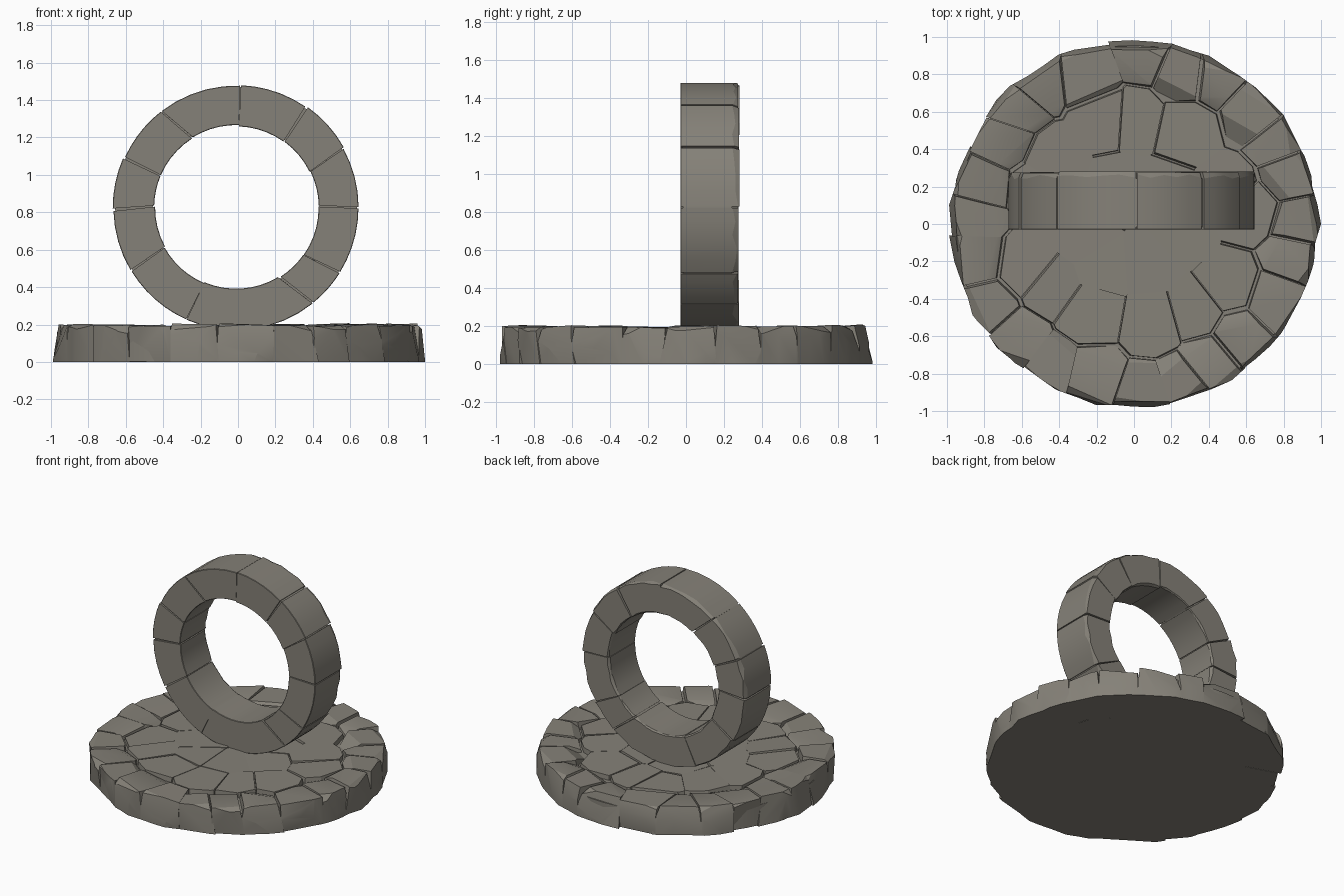
import bpy, bmesh, math, random
from mathutils import Vector

if "Cube" in bpy.data.objects:
    bpy.data.objects.remove(bpy.data.objects["Cube"])

random.seed(11)
U = random.uniform

stone = bpy.data.materials.new("weathered_grey_stone")
stone.diffuse_color = (0.235, 0.22, 0.188, 1)
stone.use_nodes = True
stone.node_tree.nodes["Principled BSDF"].inputs["Base Color"].default_value = stone.diffuse_color


def finish(bm, name, angle=28):
    bmesh.ops.recalc_face_normals(bm, faces=bm.faces)
    me = bpy.data.meshes.new(name)
    bm.to_mesh(me)
    bm.free()
    me.materials.append(stone)
    ob = bpy.data.objects.new(name, me)
    bpy.context.collection.objects.link(ob)
    bpy.ops.object.select_all(action='DESELECT')
    ob.select_set(True)
    bpy.context.view_layer.objects.active = ob
    bpy.ops.object.shade_smooth_by_angle(angle=math.radians(angle))
    return ob


def slice_off(bm, co, no):
    """Cut away everything in front of a plane and cap the cut."""
    if not bm.verts:
        return
    r = bmesh.ops.bisect_plane(bm, geom=bm.verts[:] + bm.edges[:] + bm.faces[:],
                               dist=1e-5, plane_co=co, plane_no=no, clear_outer=True)
    edges = [e for e in r['geom_cut'] if isinstance(e, bmesh.types.BMEdge) and e.is_boundary]
    if len(edges) > 2:
        bmesh.ops.edgeloop_fill(bm, edges=edges)


def add_disc(bm, radii, z0, z1):
    n = len(radii)
    rows = [[bm.verts.new((r * math.cos(math.tau * k / n), r * math.sin(math.tau * k / n), z))
             for k, r in enumerate(radii)] for z in (z0, z1)]
    bm.faces.new(rows[0][::-1])
    bm.faces.new(rows[1])
    for k in range(n):
        j = (k + 1) % n
        bm.faces.new((rows[0][k], rows[0][j], rows[1][j], rows[1][k]))


# ---- base: broken slabs split between random centres ----
seeds = []
for count, rad, jit, kind in ((24, 0.88, 0.05, 'rim'), (13, 0.57, 0.06, 'floor'), (6, 0.24, 0.06, 'floor')):
    for k in range(count):
        a = math.tau * (k + U(-0.27, 0.27)) / count
        r = rad + U(-jit, jit)
        seeds.append((Vector((r * math.cos(a), r * math.sin(a), 0)), a, kind))

outline = [0.983 + U(-0.012, 0.012) for _ in range(60)]
outline[0] = outline[30] = 1.0
all_slabs = {'rim': bmesh.new(), 'floor': bmesh.new()}
for i, (p, a, kind) in enumerate(seeds):
    bm = bmesh.new()
    add_disc(bm, outline, 0.0, 0.22)
    for j, (q, _, other) in enumerate(seeds):
        if i == j or (p - q).length > 0.8:
            continue
        d = (q - p).normalized()
        if kind != other:
            gap = U(0.0, 0.013)
        elif kind == 'rim':
            gap = random.choice((0, 0, 0.003, 0.009))
        else:
            gap = random.choice((0, 0, 0, 0.004))
        n = d + Vector((0, 0, U(0.0, 0.25) if gap else 0))
        slice_off(bm, (p + q) / 2 - d * gap + Vector((0, 0, 0.15)), n)
    # uneven top
    h, t = (U(0.19, 0.202), 0.05) if kind == 'rim' else (U(0.181, 0.189), 0.022)
    slice_off(bm, p + Vector((0, 0, h)), Vector((U(-t, t), U(-t, t), 1)))
    # chipped outer faces, edges and inner lip
    if kind == 'rim':
        for _ in range(2):
            b = a + U(-0.12, 0.12)
            c = b + U(-0.22, 0.22)
            slice_off(bm, Vector((math.cos(b), math.sin(b), 0)) * U(0.968, 0.99) + Vector((0, 0, U(0.05, 0.17))),
                      Vector((math.cos(c), math.sin(c), U(-0.15, 0.35))))
        c = a + U(-0.5, 0.5)
        slice_off(bm, Vector((math.cos(a), math.sin(a), 0)) * U(0.95, 0.975) + Vector((0, 0, 0.195)),
                  Vector((math.cos(c), math.sin(c), U(0.7, 1.8))))
        slice_off(bm, Vector((math.cos(a), math.sin(a), 0)) * U(0.72, 0.77) + Vector((0, 0, 0.192)),
                  Vector((-math.cos(c), -math.sin(c), U(1.2, 3.0))))
    tmp = bpy.data.meshes.new("tmp")
    bm.to_mesh(tmp)
    bm.free()
    all_slabs[kind].from_mesh(tmp)
    bpy.data.meshes.remove(tmp)
finish(all_slabs['rim'], "base_rim_stones")
finish(all_slabs['floor'], "base_floor_slabs")

# solid bed showing at the bottom of the cracks
bm = bmesh.new()
add_disc(bm, [0.955] * 60, 0.002, 0.15)
finish(bm, "base_bed")

# ---- upright stone ring ----
CX, CZ, RO, RI, Y0, Y1 = -0.01, 0.825, 0.656, 0.438, -0.03, 0.277


def sweep(bm, a0, a1, section, steps, closed=False):
    """Sweep a section; a0 and a1 give (inner, outer) angles at each end."""
    rows = []
    for s in range(steps if closed else steps + 1):
        t = s / steps
        row = []
        for r, y in section():
            f = (r - RI) / (RO - RI)
            b = a0[0] + (a0[1] - a0[0]) * f
            e = a1[0] + (a1[1] - a1[0]) * f
            g = b + (e - b) * t
            row.append(bm.verts.new((CX + r * math.cos(g), y, CZ + r * math.sin(g))))
        rows.append(row)
    n = len(rows[0])
    for s in range(steps):
        A, B = rows[s], rows[(s + 1) % len(rows)]
        for k in range(n):
            bm.faces.new((A[k], A[(k + 1) % n], B[(k + 1) % n], B[k]))
    if not closed:
        bm.faces.new(rows[0])
        bm.faces.new(rows[-1][::-1])


# joints: inner angle, outer angle, inner gap, outer gap (radians)
joints = [(1, 0, .012, .012), (26, 29, .003, .012), (54, 55, .014, .022), (88, 88, .0, .008),
          (122, 128, .022, .010), (157, 156, .014, .018), (179, 181, .014, .022),
          (209, 211, .010, .016), (247, 246, .0, .006), (302, 309, .03, .012), (325, 328, .006, .014)]
bm = bmesh.new()
for i, J in enumerate(joints):
    K = joints[(i + 1) % len(joints)]
    turn = 360 if i == len(joints) - 1 else 0
    start = [math.radians(J[m]) + J[m + 2] / 2 for m in (0, 1)]
    end = [math.radians(K[m] + turn) - K[m + 2] / 2 for m in (0, 1)]
    ro, ri, y1 = RO + U(-.004, .004), RI + U(-.005, .005), Y1 + U(-.006, .004)

    def block():
        # crisp front edges, worn back edges
        c, d = U(.004, .028), U(.004, .022)
        return [(ri, Y0 + .003), (ri + .003, Y0), (ro - .003, Y0), (ro, Y0 + .003),
                (ro, y1 - c * 1.3), (ro - c * .6, y1), (ri + d * .7, y1), (ri, y1 - d)]
    sweep(bm, start, end, block, max(4, round((end[0] - start[0]) / 0.115)))
finish(bm, "ring_blocks", 24)

# mortar core behind the joints
bm = bmesh.new()
sweep(bm, (0, 0), (math.tau, math.tau),
      lambda: [(RI + .008, Y0 + .014), (RO - .009, Y0 + .014), (RO - .009, Y1 - .035), (RI + .008, Y1 - .035)],
      72, True)
finish(bm, "ring_core")
